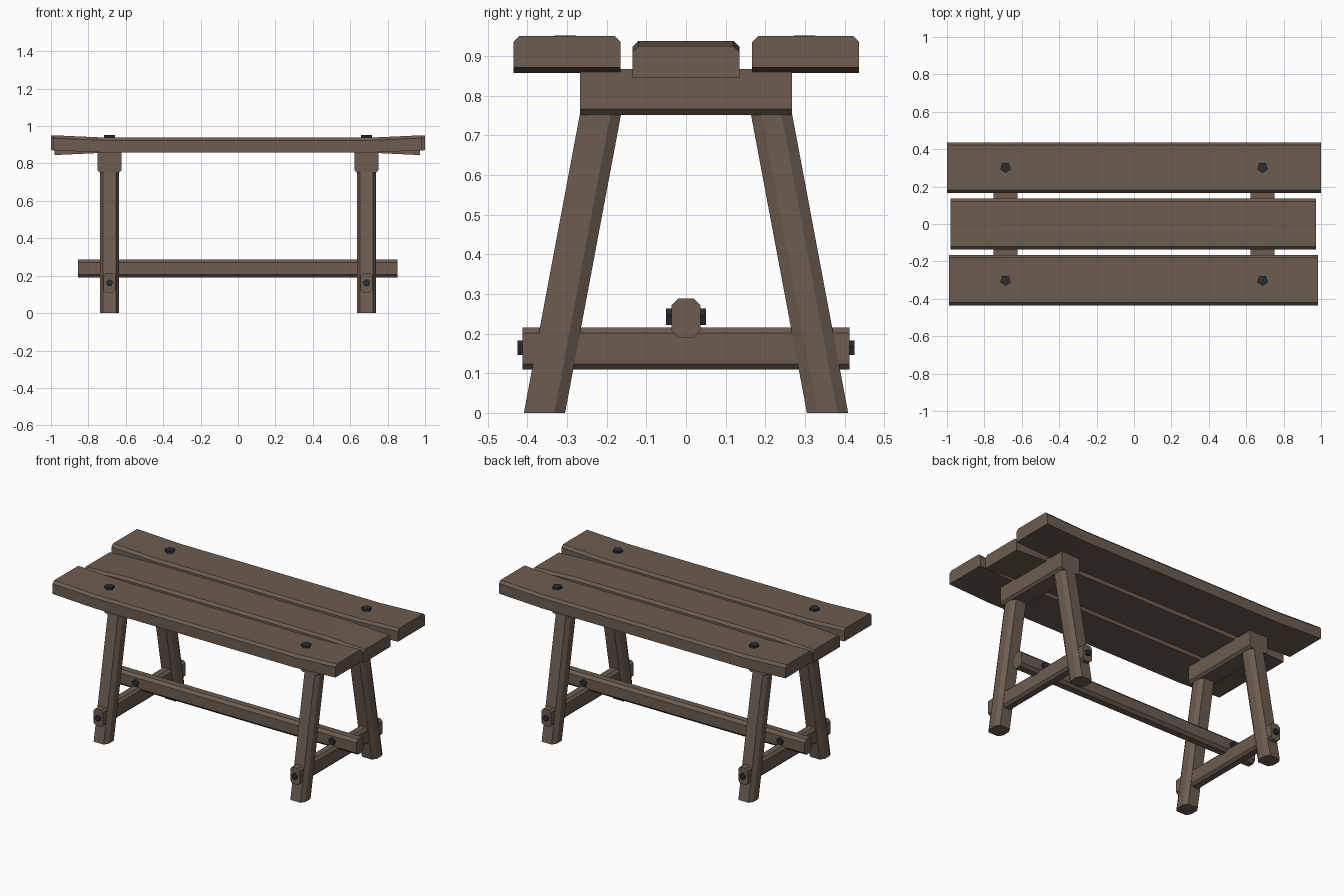
import bpy, bmesh, math
from mathutils import Vector, Matrix

if "Cube" in bpy.data.objects:
    bpy.data.objects.remove(bpy.data.objects["Cube"])


def material(name, rgb):
    m = bpy.data.materials.new(name)
    m.diffuse_color = (*rgb, 1)
    m.use_nodes = True
    m.node_tree.nodes["Principled BSDF"].inputs["Base Color"].default_value = m.diffuse_color
    return m


wood = material("brown wood", (0.150, 0.108, 0.080))
iron = material("dark iron", (0.024, 0.026, 0.034))


def loft(name, rings, mat):
    """Skin matching rings of points and cap both ends."""
    bm = bmesh.new()
    vs = [[bm.verts.new(p) for p in r] for r in rings]
    n = len(rings[0])
    for a, b in zip(vs, vs[1:]):
        for i in range(n):
            j = (i + 1) % n
            bm.faces.new((a[i], a[j], b[j], b[i]))
    bm.faces.new(vs[0])
    bm.faces.new(vs[-1])
    bmesh.ops.recalc_face_normals(bm, faces=bm.faces)
    me = bpy.data.meshes.new(name)
    bm.to_mesh(me)
    bm.free()
    me.materials.append(mat)
    ob = bpy.data.objects.new(name, me)
    bpy.context.collection.objects.link(ob)
    return ob


def octagon(w, h, cu, cv):
    """Rectangle of half sizes w, h with its corners cut."""
    return [(w, h - cv), (w - cu, h), (cu - w, h), (-w, h - cv),
            (-w, cv - h), (cu - w, -h), (w - cu, -h), (w, cv - h)]


def bolt(name, pos, axis, r, length):
    """Five-sided bolt centred on pos."""
    rot = Vector(axis).to_track_quat('Z', 'Y')
    ring = [Vector((r * math.sin(k * math.tau / 5), r * math.cos(k * math.tau / 5), 0))
            for k in range(5)]
    loft(name, [[Vector(pos) + rot @ (p + Vector((0, 0, s * length / 2))) for p in ring]
                for s in (-1, 1)], iron)


# Seat planks: chamfered top edges, ends warped up or down
def plank(name, y, x0, x1, lift):
    w, c, z0, z1 = 0.135, 0.015, 0.858, 0.938
    sec = [(-w, z0), (w, z0), (w, z1 - c), (w - c, z1), (c - w, z1), (-w, z1 - c)]
    stations = [(x0, lift), (-0.70, 0), (0.70, 0), (x1, lift)]
    loft(name, [[(x, y + v, z + dz) for v, z in sec] for x, dz in stations], wood)


plank("back_plank", 0.302, -1.0, 1.0, 0.013)
plank("middle_plank", 0.0, -0.98, 0.972, -0.013)
plank("front_plank", -0.300, -0.99, 0.985, 0.013)

X = 0.687
for sx, side in ((-1, "left"), (1, "right")):
    cx = sx * X
    # Bearer under the planks, lower edges chamfered
    w, c, z0, z1 = 0.065, 0.014, 0.752, 0.868
    sec = [(-w, z1), (-w, z0 + c), (c - w, z0), (w - c, z0), (w, z0 + c), (w, z1)]
    loft(side + "_bearer", [[(cx + u, y, z) for u, z in sec] for y in (-0.268, 0.268)], wood)

    # Low cross rail through the legs
    loft(side + "_cross_rail", [[(cx + u, y, 0.162 + v) for u, v in octagon(0.033, 0.053, 0.014, 0.014)]
                                for y in (-0.412, 0.412)], wood)

    for sy, end in ((-1, "front"), (1, "back")):
        # Splayed leg with chamfered edges
        foot, slope = 0.357, 0.1875
        loft(f"{end}_{side}_leg",
             [[(cx + u, sy * (foot - slope * z) + v, z) for u, v in octagon(0.052, 0.052, 0.017, 0.027)]
              for z in (0, 0.80)], wood)
        # Bolts in seat, rail ends and long stretcher
        bolt(f"{end}_{side}_seat_bolt", (cx, sy * 0.302, 0.936), (0, 0, 1), 0.03, 0.032)
        bolt(f"{end}_{side}_rail_bolt", (cx, sy * 0.415, 0.162), (0, sy, 0), 0.02, 0.02)
        bolt(f"{end}_{side}_stretcher_bolt", (cx, sy * 0.04, 0.24), (0, sy, 0), 0.023, 0.02)

# Long stretcher resting on the cross rails
loft("long_stretcher", [[(x, v, 0.239 + z) for v, z in octagon(0.037, 0.049, 0.017, 0.017)]
                        for x in (-0.855, 0.852)], wood)
